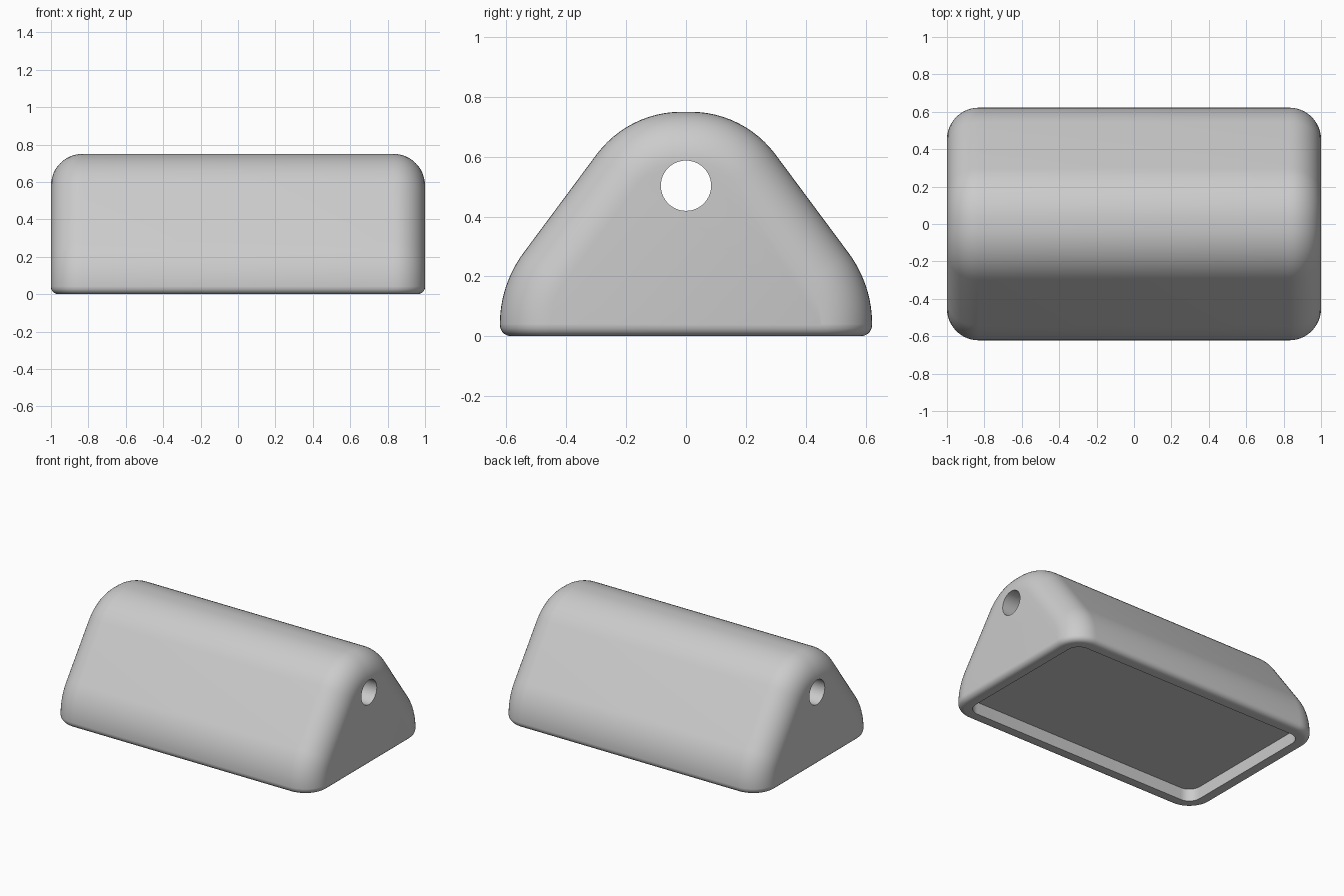
import bpy
import bmesh
import math

if "Cube" in bpy.data.objects:
    bpy.data.objects.remove(bpy.data.objects["Cube"], do_unlink=True)

HALF_X, HALF_Y, HEIGHT = 1.0, 0.622, 0.75
END_R, FOOT_R, TOP_R, BASE_R = 0.17, 0.4, 0.354, 0.04
SLOPE = math.radians(53.4)   # lean of the long sides
STEPS = 12

grey = bpy.data.materials.new("light grey")
grey.use_nodes = True
colour = (0.6, 0.6, 0.6, 1)
grey.diffuse_color = colour
grey.node_tree.nodes["Principled BSDF"].inputs["Base Color"].default_value = colour


def half_profile():
    """Points and outward angles (y, z, angle) of the +y side, base to top."""
    pts = [(HALF_Y, 0, 0)]
    foot_turn = math.pi / 2 - SLOPE
    for i in range(STEPS + 1):
        a = foot_turn * i / STEPS
        pts.append((HALF_Y - FOOT_R * (1 - math.cos(a)), BASE_R + FOOT_R * math.sin(a), a))
    y, z, _ = pts[-1]
    # the straight side runs until the crown arc begins
    crown_z = HEIGHT - TOP_R * (1 - math.cos(SLOPE))
    crown_y = y - (crown_z - z) / math.tan(SLOPE)
    centre_y = crown_y - TOP_R * math.sin(SLOPE)
    for i in range(STEPS + 1):
        a = foot_turn + SLOPE * i / STEPS
        pts.append((centre_y + TOP_R * math.cos(a), HEIGHT - TOP_R + TOP_R * math.sin(a), a))
    return pts


# Body: the arched profile swept along x, shrinking around the rounded ends
right = half_profile()
profile = right + [(-y, z, math.pi - a) for y, z, a in reversed(right)]
stations = []
for i in range(STEPS + 1):
    t = math.pi / 2 * i / STEPS
    stations.append((HALF_X - END_R + END_R * math.sin(t), END_R * (1 - math.cos(t))))
stations = [(-x, inset) for x, inset in reversed(stations)] + stations

bm = bmesh.new()
rings = [[bm.verts.new((x, y - inset * math.cos(a), z - inset * math.sin(a)))
          for y, z, a in profile] for x, inset in stations]
for r0, r1 in zip(rings, rings[1:]):
    for i in range(len(profile) - 1):
        bm.faces.new((r0[i], r0[i + 1], r1[i + 1], r1[i]))
bm.faces.new(rings[0])
bm.faces.new(rings[-1])
bottom = bm.faces.new([r[0] for r in rings] + [r[-1] for r in reversed(rings)])
bmesh.ops.recalc_face_normals(bm, faces=bm.faces)

# Small round along the bottom edge
bmesh.ops.bevel(bm, geom=list(bottom.edges), offset=BASE_R * 0.95, segments=5,
                profile=0.5, affect='EDGES')

# Shallow recess with a narrow rim in the underside
bottom = min(bm.faces, key=lambda f: (round(f.calc_center_median().z, 4), -f.calc_area()))
bmesh.ops.inset_region(bm, faces=[bottom], thickness=0.05, use_even_offset=True)
bmesh.ops.inset_individual(bm, faces=[bottom], thickness=0, depth=-0.085)

mesh = bpy.data.meshes.new("body")
bm.to_mesh(mesh)
bm.free()
body = bpy.data.objects.new("body", mesh)
bpy.context.collection.objects.link(body)
mesh.materials.append(grey)

# Round hole through the whole length
bpy.ops.mesh.primitive_cylinder_add(vertices=64, radius=0.084, depth=2.4,
                                    location=(0, 0, 0.503), rotation=(0, math.pi / 2, 0))
cutter = bpy.context.object
cutter.name = "hole_cutter"
cutter.data.materials.append(grey)
cut = body.modifiers.new("hole", 'BOOLEAN')
cut.operation = 'DIFFERENCE'
cut.solver = 'EXACT'
cut.object = cutter

bpy.ops.object.select_all(action='DESELECT')
body.select_set(True)
bpy.context.view_layer.objects.active = body
bpy.ops.object.modifier_apply(modifier=cut.name)
bpy.data.objects.remove(cutter, do_unlink=True)
bpy.ops.object.shade_smooth_by_angle(angle=math.radians(35))
